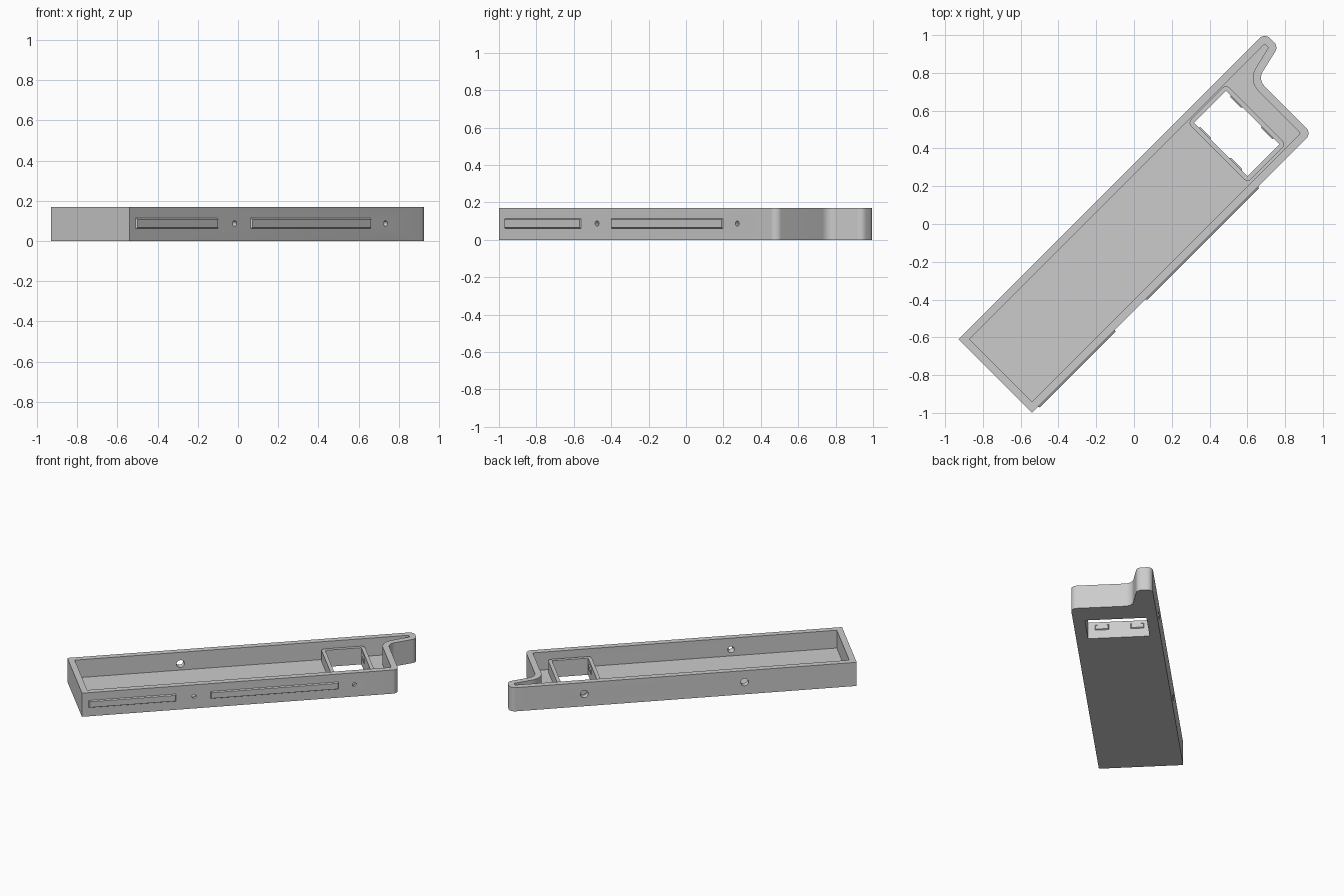
import bpy, bmesh, math
from mathutils import Vector, Matrix

if "Cube" in bpy.data.objects:
    bpy.data.objects.remove(bpy.data.objects["Cube"])

H, WALL, FLOOR = 0.17, 0.042, 0.042
TURN = Matrix.Rotation(math.radians(45), 4, 'Z')   # tray lies diagonally

grey = bpy.data.materials.new("plain grey")
grey.diffuse_color = (0.6, 0.6, 0.6, 1)
grey.use_nodes = True
grey.node_tree.nodes["Principled BSDF"].inputs["Base Color"].default_value = grey.diffuse_color


def add(name, bm):
    bmesh.ops.recalc_face_normals(bm, faces=bm.faces)
    me = bpy.data.meshes.new(name)
    bm.to_mesh(me)
    bm.free()
    me.materials.append(grey)
    ob = bpy.data.objects.new(name, me)
    bpy.context.collection.objects.link(ob)
    return ob


def fillet(points, radii, steps=8):
    """Round each corner of a 2D polygon with its own radius."""
    out = []
    n = len(points)
    for i, r in enumerate(radii):
        p = Vector(points[i])
        a = (Vector(points[i - 1]) - p).normalized()
        b = (Vector(points[(i + 1) % n]) - p).normalized()
        if r == 0:
            out.append(p)
            continue
        half = a.angle(b) / 2
        mid = (a + b).normalized()
        c = p + mid * (r / math.sin(half))
        start = p + a * (r / math.tan(half)) - c
        end = p + b * (r / math.tan(half)) - c
        for k in range(steps + 1):
            t = k / steps
            sweep = start.angle(end)
            out.append(c + (start * math.sin((1 - t) * sweep)
                            + end * math.sin(t * sweep)) / math.sin(sweep))
    return out


def inset(points, d):
    """Move every side of a counter-clockwise polygon inward by d."""
    out = []
    n = len(points)
    for i in range(n):
        p = Vector(points[i])
        a = (p - Vector(points[i - 1])).normalized()
        b = (Vector(points[(i + 1) % n]) - p).normalized()
        na, nb = Vector((-a.y, a.x)), Vector((-b.y, b.x))
        out.append(p + (na + nb) * (d / (1 + na.dot(nb))))
    return out


def prism(name, outline, z0, z1):
    bm = bmesh.new()
    face = bm.faces.new([bm.verts.new((p[0], p[1], z0)) for p in outline])
    ext = bmesh.ops.extrude_face_region(bm, geom=[face])
    bmesh.ops.translate(bm, vec=(0, 0, z1 - z0),
                        verts=[g for g in ext['geom'] if isinstance(g, bmesh.types.BMVert)])
    return add(name, bm)


def rect(u0, u1, v0, v1):
    return [(u0, v0), (u1, v0), (u1, v1), (u0, v1)]


def hole(name, u, v, r1, r2, depth):
    """Cutter across a long wall; r1 towards -v, r2 towards +v."""
    bm = bmesh.new()
    # cone axis z is turned to +v
    m = Matrix.Translation((u, v, 0.087)) @ Matrix.Rotation(-math.pi / 2, 4, 'X')
    bmesh.ops.create_cone(bm, cap_ends=True, segments=24, radius1=r1,
                          radius2=r2, depth=depth, matrix=m)
    return add(name, bm)


def combine(body, other, op):
    mod = body.modifiers.new(op.lower(), 'BOOLEAN')
    mod.operation, mod.object, mod.solver = op, other, 'EXACT'
    bpy.context.view_layer.update()
    deps = bpy.context.evaluated_depsgraph_get()
    me = bpy.data.meshes.new_from_object(body.evaluated_get(deps))
    body.modifiers.clear()
    body.data = me
    bpy.data.objects.remove(other)


def rib(name, base, out, lo, hi, z0, z1, b):
    """Bevelled rib on a wall. base/out: wall position and outer position;
    'axis' order is (along, across, z)."""
    bm = bmesh.new()
    for s, d in ((base, 0), (out, b)):
        for a, z in ((lo + d, z0 + d), (hi - d, z0 + d), (hi - d, z1 - d), (lo + d, z1 - d)):
            bm.verts.new((a, s, z))
    v = list(bm.verts)
    bm.faces.new(v[:4])
    bm.faces.new(v[4:])
    for i in range(4):
        j = (i + 1) % 4
        bm.faces.new((v[i], v[j], v[j + 4], v[i + 4]))
    return add(name, bm)


# tray body: long box with a hooked tip at one end
corners = [(-1.089, -0.325), (1.005, -0.325), (1.005, 0.077),
           (1.205, 0.124), (1.205, 0.226), (-1.089, 0.226)]
tray = prism("tray", fillet(corners, [0, 0.04, 0.06, 0.04, 0.04, 0]), 0, H)
cavity = prism("cavity", fillet(inset(corners, WALL), [0, 0.008, 0.1, 0.006, 0.006, 0]),
               FLOOR, H + 0.1)
combine(tray, cavity, 'DIFFERENCE')

# raised rim round the window, then the window itself
rim = prism("rim", fillet(rect(0.58, 0.867, -0.271, 0.178), [0.025] * 4), 0.02, 0.12)
combine(tray, rim, 'UNION')
combine(tray, prism("window", rect(0.604, 0.843, -0.247, 0.155), -0.1, 0.3), 'DIFFERENCE')

# screw holes: wide in the plain wall, narrow and countersunk in the ribbed wall
for u in (-0.348, 0.712):
    combine(tray, hole("wide_hole", u, 0.205, 0.026, 0.026, 0.06), 'DIFFERENCE')
    combine(tray, hole("narrow_hole", u, -0.305, 0.014, 0.014, 0.08), 'DIFFERENCE')
    combine(tray, hole("countersink", u, -0.289, 0.014, 0.026, 0.03), 'DIFFERENCE')

parts = [tray]
# snap ribs on the outside of the long wall
for i, (lo, hi) in enumerate(((-1.046, -0.466), (-0.24, 0.608))):
    parts.append(rib(f"side_rib_{i + 1}", -0.322, -0.334, lo, hi, 0.06, 0.115, 0.007))

# small clips inside the window
for i, (base, out) in enumerate(((0.602, 0.611), (0.845, 0.836))):
    for j, (lo, hi) in enumerate(((-0.205, -0.11), (0.03, 0.12))):
        clip = rib(f"window_clip_{i + 1}_{j + 1}", base, out, lo, hi, 0.06, 0.1, 0.006)
        clip.data.transform(Matrix(((0, 1, 0, 0), (1, 0, 0, 0), (0, 0, 1, 0), (0, 0, 0, 1))))
        clip.data.flip_normals()
        parts.append(clip)

for ob in parts:
    ob.data.transform(TURN)
    ob.data.update()

# smooth rounded corners, crisp edges elsewhere
bpy.ops.object.select_all(action='DESELECT')
tray.select_set(True)
bpy.context.view_layer.objects.active = tray
bpy.ops.object.shade_smooth_by_angle(angle=math.radians(30))
